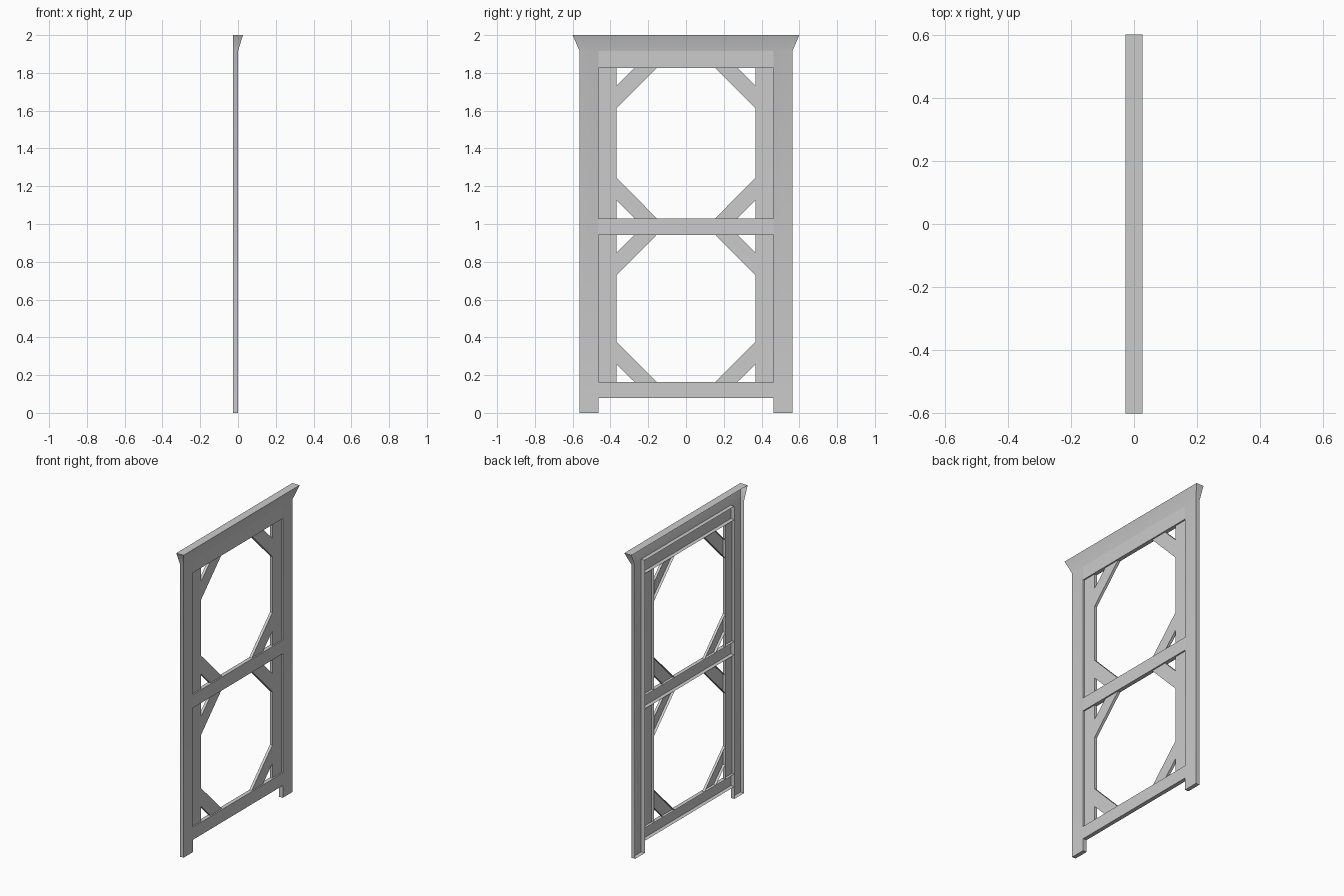
import bpy, bmesh

if "Cube" in bpy.data.objects:
    bpy.data.objects.remove(bpy.data.objects["Cube"])

BACK = -0.0265      # open rear edge of every part
FACE = 0.0          # casing and rail face
INSET = -0.009      # recessed stile and brace face
FLARE = 0.0265      # crown overhang
Z_TOP, Z_EAVE = 2.0, 1.915
Y_OUT, Y_IN, Y_OPEN = 0.563, 0.463, 0.368


def add_shell(bm, pts, walls):
    """Face from (y, z, x) points, with side walls running to the open back."""
    n = len(pts)
    area = sum(pts[i][0] * pts[(i + 1) % n][1] - pts[(i + 1) % n][0] * pts[i][1]
               for i in range(n))
    front = [bm.verts.new((x, y, z)) for y, z, x in pts]
    bm.faces.new(front if area > 0 else front[::-1])
    for i in walls:
        a, b = front[i], front[(i + 1) % n]
        c = bm.verts.new((BACK, b.co.y, b.co.z))
        d = bm.verts.new((BACK, a.co.y, a.co.z))
        quad = [a, d, c, b]
        bm.faces.new(quad if area > 0 else quad[::-1])


def make_object(name, shells):
    bm = bmesh.new()
    for pts, walls in shells:
        add_shell(bm, pts, walls)
    bmesh.ops.remove_doubles(bm, verts=bm.verts[:], dist=1e-5)
    me = bpy.data.meshes.new(name)
    bm.to_mesh(me)
    bm.free()
    ob = bpy.data.objects.new(name, me)
    bpy.context.collection.objects.link(ob)
    bpy.ops.object.select_all(action='DESELECT')
    ob.select_set(True)
    bpy.context.view_layer.objects.active = ob
    bpy.ops.object.shade_smooth_by_angle()
    return ob


def rect(y0, y1, z0, z1, x):
    return [(y0, z0, x), (y1, z0, x), (y1, z1, x), (y0, z1, x)]


# Casing: two posts joined by a flared crown
crown = [(-Y_OUT, Z_EAVE, FACE), (-Y_IN, Z_EAVE, FACE),
         (Y_IN, Z_EAVE, FACE), (Y_OUT, Z_EAVE, FACE),
         (0.6, Z_TOP, FLARE), (-0.6, Z_TOP, FLARE)]
make_object("casing", [
    (rect(-Y_OUT, -Y_IN, 0, Z_EAVE, FACE), (0, 1, 3)),
    (rect(Y_IN, Y_OUT, 0, Z_EAVE, FACE), (0, 1, 3)),
    (crown, (1, 3, 4, 5)),
])

# Door rails, flush with the casing
for name, z0, z1 in (("bottom_rail", 0.08, 0.163),
                     ("middle_rail", 0.943, 1.03),
                     ("top_rail", 1.827, Z_EAVE)):
    make_object(name, [(rect(-Y_IN, Y_IN, z0, z1, FACE), range(4))])

# Recessed stiles and corner braces around each opening
for level, z0, z1 in (("lower", 0.163, 0.943), ("upper", 1.03, 1.827)):
    make_object(level + "_stiles", [
        (rect(*sorted((s * Y_OPEN, s * Y_IN)), z0, z1, INSET), (1, 3))
        for s in (-1, 1)])
    braces = []
    for s in (-1, 1):
        for z, d in ((z0, 1), (z1, -1)):
            braces.append(([(s * (Y_OPEN - 0.096), z, INSET),
                            (s * (Y_OPEN - 0.213), z, INSET),
                            (s * Y_OPEN, z + d * 0.215, INSET),
                            (s * Y_OPEN, z + d * 0.095, INSET)], (1, 3)))
    make_object(level + "_braces", braces)
